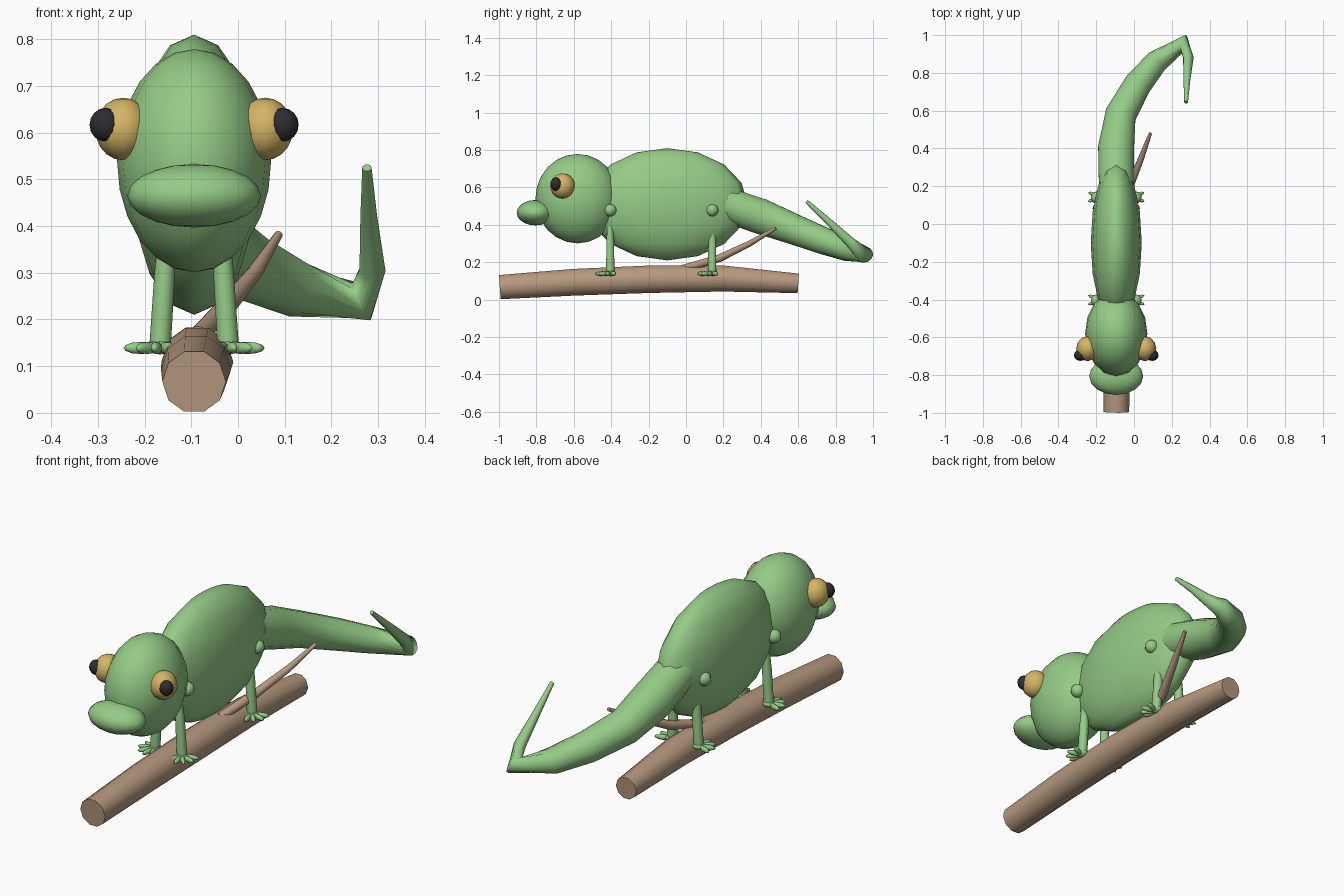
import bpy, bmesh, math
from mathutils import Vector, Matrix

cube = bpy.data.objects.get("Cube")
if cube:
    bpy.data.objects.remove(cube, do_unlink=True)

MID = -0.094  # the animal's centre line in x


def material(name, rgb):
    m = bpy.data.materials.new(name)
    m.use_nodes = True
    m.diffuse_color = (*rgb, 1)
    m.node_tree.nodes["Principled BSDF"].inputs["Base Color"].default_value = (*rgb, 1)
    return m


GREEN = material("leaf green", (0.30, 0.60, 0.24))
GOLD = material("eye gold", (0.66, 0.46, 0.13))
BLACK = material("pupil black", (0.026, 0.026, 0.032))
BROWN = material("bark brown", (0.47, 0.32, 0.21))


def finish(bm, name, mat):
    bmesh.ops.recalc_face_normals(bm, faces=bm.faces)
    mesh = bpy.data.meshes.new(name)
    bm.to_mesh(mesh)
    bm.free()
    mesh.materials.append(mat)
    ob = bpy.data.objects.new(name, mesh)
    bpy.context.collection.objects.link(ob)
    return ob


def ellipsoid(name, mat, centre, radii, segments=16, rings=8, turn=0):
    bm = bmesh.new()
    matrix = (Matrix.Translation(centre) @ Matrix.Rotation(turn, 4, 'Z')
              @ Matrix.Diagonal((*radii, 1)))
    bmesh.ops.create_uvsphere(bm, u_segments=segments, v_segments=rings,
                              radius=1, matrix=matrix)
    for f in bm.faces:
        f.smooth = True
    return finish(bm, name, mat)


def tube(name, mat, path, sides=10):
    """Tapered tube through (x, y, z, radius) points, with flat end caps."""
    bm = bmesh.new()
    pts = [Vector(p[:3]) for p in path]
    rings = []
    for i, p in enumerate(pts):
        before = (p - pts[i - 1]).normalized() if i else Vector()
        after = (pts[i + 1] - p).normalized() if i < len(pts) - 1 else Vector()
        tangent = (before + after).normalized()
        if i == 0:
            side = tangent.orthogonal().normalized()
            if abs(tangent.x) < 0.9:
                side = Vector((1, 0, 0))
        side = (side - tangent * side.dot(tangent)).normalized()
        up = tangent.cross(side)
        ring = []
        for k in range(sides):
            a = math.tau * (k + 0.5) / sides + math.pi / 2
            ring.append(bm.verts.new(
                p + path[i][3] * (math.cos(a) * side + math.sin(a) * up)))
        rings.append(ring)
    for a, b in zip(rings, rings[1:]):
        for k in range(sides):
            n = (k + 1) % sides
            bm.faces.new((a[k], a[n], b[n], b[k])).smooth = True
    bm.faces.new(rings[0])
    bm.faces.new(rings[-1])
    return finish(bm, name, mat)


# Body, head and lips
ellipsoid("body", GREEN, (MID, -0.10, 0.51), (0.135, 0.43, 0.30))
ellipsoid("head", GREEN, (MID, -0.58, 0.54), (0.165, 0.225, 0.239), 16, 12)
ellipsoid("lips", GREEN, (MID, -0.805, 0.465), (0.143, 0.1, 0.068), 16, 10)

# Tail, curling to one side and folding back up
tube("tail", GREEN, [
    (MID, 0.21, 0.51, 0.095), (-0.095, 0.40, 0.445, 0.098),
    (-0.07, 0.58, 0.375, 0.084), (0.02, 0.74, 0.313, 0.074),
    (0.12, 0.86, 0.267, 0.062), (0.265, 0.955, 0.24, 0.046),
    (0.288, 0.88, 0.305, 0.028), (0.28, 0.76, 0.42, 0.018),
    (0.276, 0.645, 0.525, 0.01)], 12)

for side, label in ((1, "left"), (-1, "right")):
    # Eyes and pupils
    ellipsoid(label + "_eye", GOLD, (MID + side * 0.152, -0.66, 0.608),
              (0.06, 0.066, 0.067), 12, 10)
    ellipsoid(label + "_pupil", BLACK, (MID + side * 0.19, -0.695, 0.617),
              (0.034, 0.03, 0.036), 12, 8)

    # Limbs: joint ball, straight leg, foot pad and fanned toes
    for end, y in (("front", -0.405), ("back", 0.14)):
        name = f"{end}_{label}_"
        ellipsoid(name + "joint", GREEN, (MID + side * 0.102, y, 0.478),
                  (0.033, 0.033, 0.033), 10, 8)
        x = MID + side * 0.073
        tube(name + "leg", GREEN, [
            (x, y, 0.14, 0.023), (MID + side * 0.063, y, 0.30, 0.022),
            (MID + side * 0.055, y, 0.45, 0.014)])
        ellipsoid(name + "foot", GREEN, (x, y, 0.142), (0.03, 0.03, 0.017), 10, 6)
        for n, degrees in enumerate((20, -15, -50, -80, -110)):
            a = math.radians(degrees)
            dx, dy = side * math.cos(a), math.sin(a)
            ellipsoid(f"{name}toe_{n + 1}", GREEN,
                      (x + dx * 0.043, y + dy * 0.043, 0.139),
                      (0.038, 0.011, 0.013), 8, 6, math.atan2(dy, dx))

# Perch
tube("branch", BROWN, [
    (MID, -0.995, 0.067, 0.068), (-0.09, -0.6, 0.093, 0.075),
    (-0.087, -0.2, 0.109, 0.077), (-0.09, 0.2, 0.113, 0.073),
    (MID, 0.6, 0.087, 0.055)])
tube("twig", BROWN, [
    (-0.085, -0.02, 0.165, 0.022), (-0.03, 0.18, 0.222, 0.022),
    (0.035, 0.34, 0.3, 0.017), (0.087, 0.48, 0.382, 0.009)], 8)
